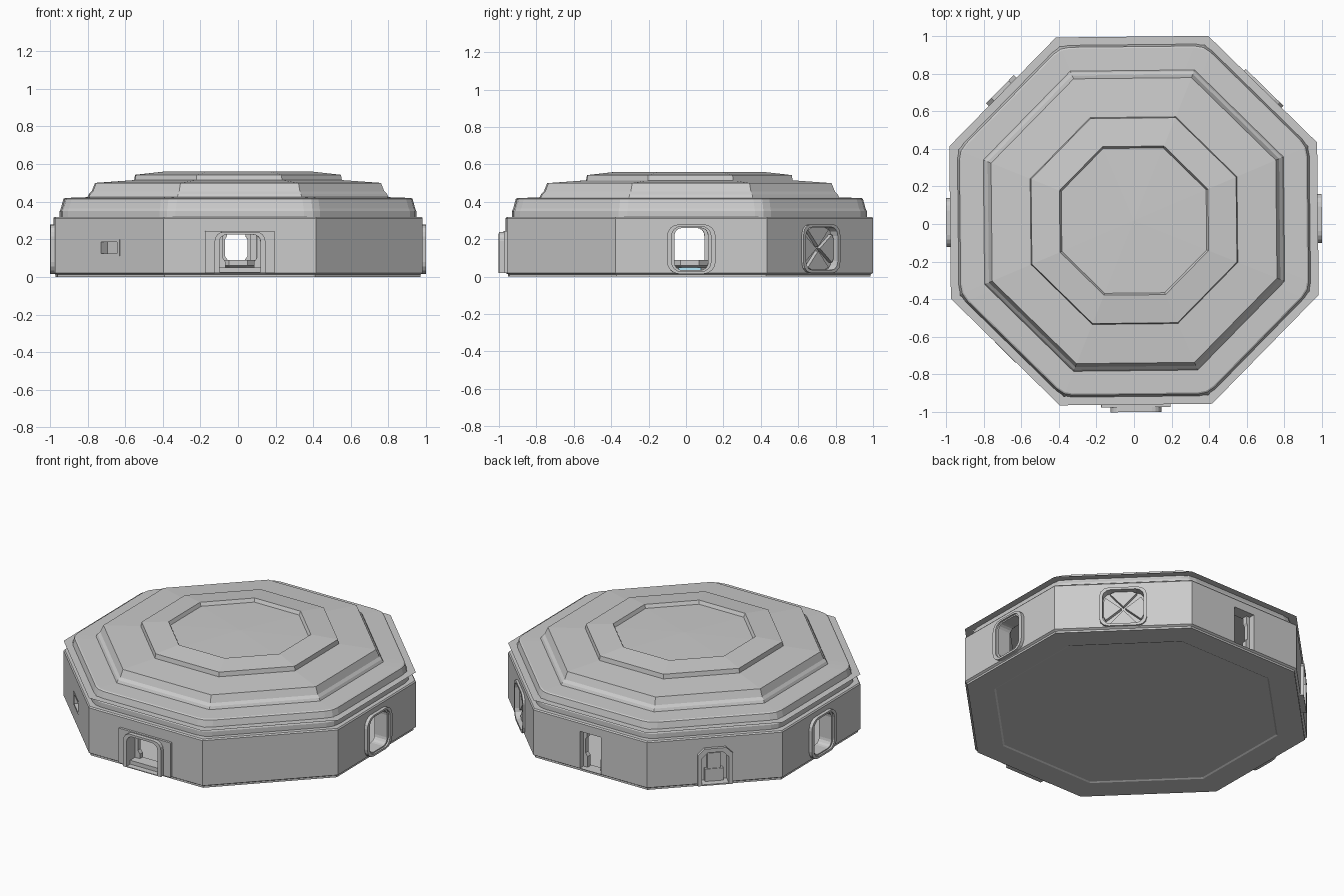
import bpy, bmesh
from math import pi, cos, sin, radians
from mathutils import Matrix, Vector

if "Cube" in bpy.data.objects:
    bpy.data.objects.remove(bpy.data.objects["Cube"])

BASE = Matrix.Translation((0, 0.018, 0)) @ Matrix.Rotation(radians(0.6), 4, 'Z')
K = 1 / cos(pi / 8)


def add(name, verts, faces, mat=BASE):
    bm = bmesh.new()
    vs = [bm.verts.new(mat @ Vector(v)) for v in verts]
    for f in faces:
        bm.faces.new([vs[i] for i in f])
    bmesh.ops.remove_doubles(bm, verts=bm.verts, dist=1e-5)
    bmesh.ops.recalc_face_normals(bm, faces=bm.faces)
    me = bpy.data.meshes.new(name)
    bm.to_mesh(me)
    bm.free()
    ob = bpy.data.objects.new(name, me)
    bpy.context.collection.objects.link(ob)
    return ob


def octagon(a, z, c):
    """Octagon of apothem a, corners trimmed by c degrees either side."""
    pts = []
    for k in range(8):
        t = pi / 8 + k * pi / 4
        p = Vector((a * K * cos(t), a * K * sin(t), z))
        if c == 0:
            pts.append(p)
            continue
        side = Vector((-sin(t - pi / 8), cos(t - pi / 8), 0))
        nxt = Vector((-sin(t + pi / 8), cos(t + pi / 8), 0))
        p0, p2 = p - side * c, p + nxt * c
        pts += [p0, p0 * .25 + p * .5 + p2 * .25, p2]
    return pts


def loft(name, prof, c=0.0, closed=False):
    """Octagonal loft through (apothem, z) points."""
    rings = [octagon(a, z, min(c, a * .2)) for a, z in prof]
    n = len(rings[0])
    faces = []
    for r in range(len(rings) - (0 if closed else 1)):
        s = (r + 1) % len(rings)
        faces += [(r * n + i, r * n + (i + 1) % n, s * n + (i + 1) % n, s * n + i)
                  for i in range(n)]
    return add(name, [p for r in rings for p in r], faces)


def on_wall(deg):
    """Local x runs along the wall, y points outwards."""
    return BASE @ Matrix.Rotation(radians(deg - 90), 4, 'Z')


def rect(w, z0, z1, top=0, low=0, seg=4):
    """Outline with half width w and rounded corners."""
    pts = []
    for cx, cz, r, a in ((w - top, z1 - top, top, 0), (top - w, z1 - top, top, 90),
                         (low - w, z0 + low, low, 180), (w - low, z0 + low, low, 270)):
        for i in range(seg + 1):
            t = radians(a + 90 * i / seg)
            pts.append((cx + r * cos(t), cz + r * sin(t)))
    return pts


def prism(name, pts, n0, n1, deg):
    n = len(pts)
    v = [(x, d, z) for d in (n0, n1) for x, z in pts]
    f = [(i, (i + 1) % n, n + (i + 1) % n, n + i) for i in range(n)]
    f += [tuple(range(n)), tuple(range(n, 2 * n))]
    return add(name, v, f, on_wall(deg))


def frame(name, out, inn, n0, n1, deg):
    n = len(out)
    v = [(x, d, z) for d, pts in ((n0, out), (n1, out), (n1, inn), (n0, inn)) for x, z in pts]
    f = [(r * n + i, r * n + (i + 1) % n, (r + 1) % 4 * n + (i + 1) % n, (r + 1) % 4 * n + i)
         for r in range(4) for i in range(n)]
    return add(name, v, f, on_wall(deg))


# Walls, floor plate and roof
A = 0.978
walls = loft("walls", [(.965, .012), (A, .02), (A, .312), (.972, .32), (.90, .32), (.90, .012)], closed=True)
loft("floor", [(0, .005), (.8, .005), (.81, .0), (.965, .0), (.965, .012), (0, .018)])
loft("roof_lower_tier", [(.88, .32), (.945, .32), (.945, .35), (.938, .365), (.925, .415), (.917, .42),
                         (.80, .424), (.72, .42), (.86, .40)], c=.05, closed=True)
loft("roof_upper_tier", [(0, .47), (.72, .44), (.80, .42), (.79, .44), (.775, .455), (.757, .50), (.55, .515),
                         (.545, .543), (.395, .56), (.385, .538), (0, .545)])
loft("thin_eaves", [(.93, .375), (A, .375)])


def cut(pts, deg, n0=.85):
    c = prism("wall_cutter", pts, n0, 1.1, deg)
    c.hide_render = True
    c.hide_set(True)
    m = walls.modifiers.new("cut", 'BOOLEAN')
    m.object = c
    m.solver = 'EXACT'


# Front entrance with stepped surround
cut(rect(.11, .025, .225, .04), 270)
frame("front_surround_plate", rect(.185, .02, .245, .004), rect(.135, .021, .238, .05), .96, .993, 270)
frame("front_surround", rect(.135, .02, .24, .05), rect(.11, .025, .225, .04), .95, 1.018, 270)
prism("front_threshold", rect(.11, .02, .05), .90, .98, 270)
for s in (-1, 1):
    prism("front_door_leaf", [(s * x, z) for x, z in ((.11, .02), (.075, .02), (.075, .08), (.09, .1),
                                                      (.09, .225), (.11, .225))], .90, .93, 270)

# Round-cornered side windows
for side, deg in (("right", 0), ("left", 180)):
    cut(rect(.09, .025, .265, .04, .04), deg)
    frame(side + "_window_frame", rect(.13, .015, .28, .065, .065), rect(.105, .028, .268, .05, .05), .95, .999, deg)
    frame(side + "_window_lip", rect(.106, .027, .269, .05, .05), rect(.09, .035, .26, .04, .04), .90, .988, deg)

# Back doorway with stepped jambs
cut(rect(.075, .02, .26), 90)
for s in (-1, 1):
    prism("back_door_jamb", [(s * x, z) for x, z in ((.075, .02), (.045, .02), (.045, .09), (.06, .11),
                                                     (.06, .20), (.05, .215), (.05, .26), (.075, .26))], .91, .94, 90)

# Back left door with recessed panels
cut(rect(.08, .02, .225, .035, 0, 1), 135, .93)
frame("back_left_door_frame", rect(.105, .012, .25, .04, 0, 1), rect(.08, .02, .225, .035, 0, 1), .95, .998, 135)
prism("back_left_door_lower", rect(.055, .02, .10), .92, .955, 135)
prism("back_left_door_upper", rect(.04, .10, .20), .92, .95, 135)

# Back right iris door: frame, backing and four blades
oct_out, oct_in = rect(.14, .02, .28, .055, .055, 3), rect(.122, .035, .265, .048, .048, 3)
cut(oct_in, 45, .94)
frame("iris_frame", oct_out, oct_in, .95, .992, 45)
for k in range(4):
    t = k * pi / 2
    tri = [(.0, .012), (.075, .1), (.05, .112), (-.05, .112), (-.075, .1)]
    prism("iris_blade", [(1.05 * (x * cos(t) - z * sin(t)), .15 + x * sin(t) + z * cos(t)) for x, z in tri],
          .93, .965, 45)

# Small front left window
cut(rect(.075, .115, .195), 225, .93)
frame("small_window_frame", rect(.078, .112, .198), rect(.06, .125, .185), .93, .98, 225)

# Central table with a lit panel
loft("table", [(0, .015), (.10, .015), (.10, .05), (.12, .06), (.12, .09), (0, .09)])
panel = prism("table_light", rect(.06, .03, .05), .09, .108, 0)
mat = bpy.data.materials.new("light_blue")
mat.diffuse_color = (.45, .8, .95, 1)
mat.use_nodes = True
mat.node_tree.nodes["Principled BSDF"].inputs["Base Color"].default_value = mat.diffuse_color
panel.data.materials.append(mat)
